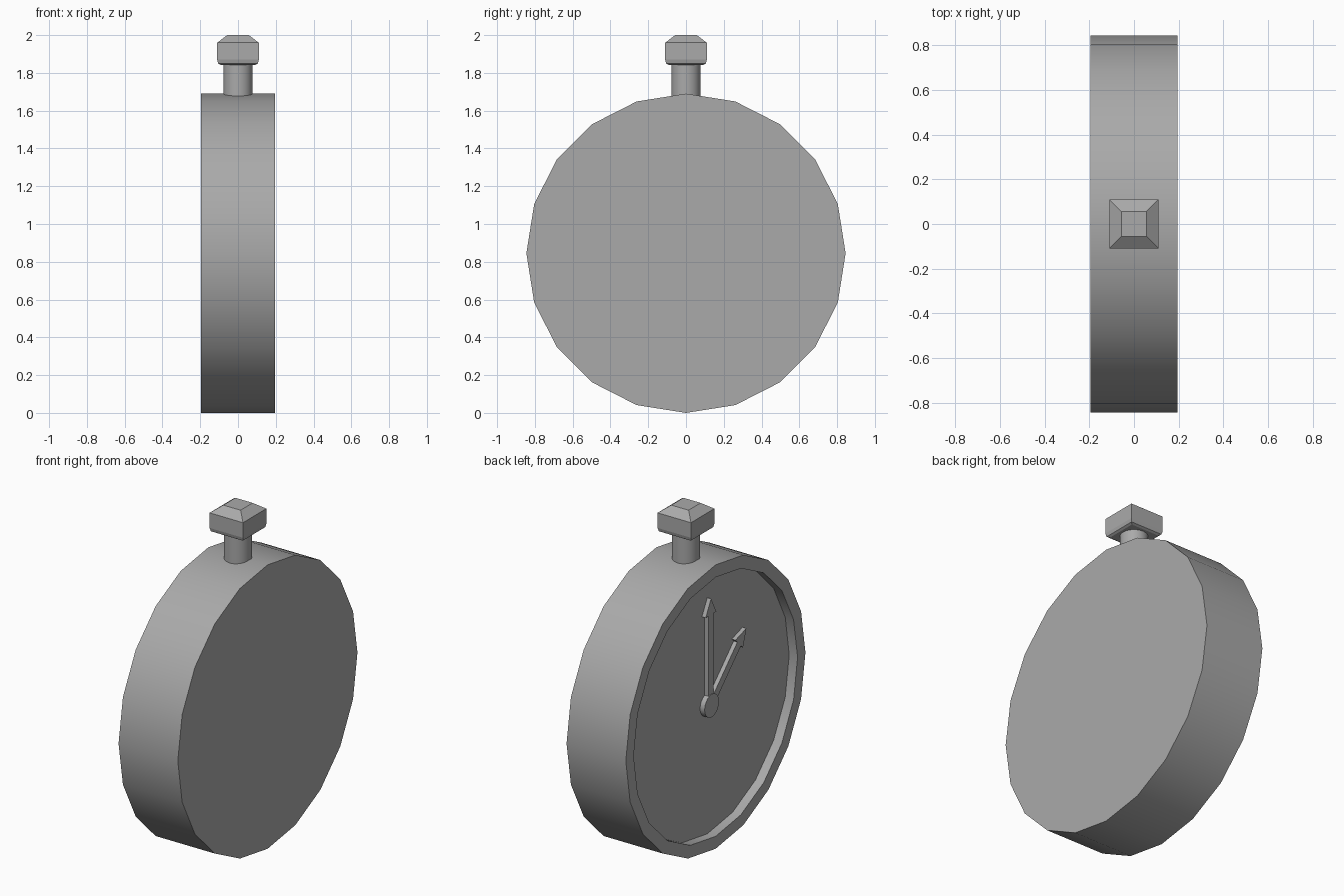
import bpy, bmesh, math
from mathutils import Matrix, Vector

if "Cube" in bpy.data.objects:
    bpy.data.objects.remove(bpy.data.objects["Cube"])

RADIUS, HALF, FLOOR = 0.845, 0.195, 0.14

grey = bpy.data.materials.new("plain grey")
grey.use_nodes = True
grey.diffuse_color = (0.4, 0.4, 0.4, 1)
grey.node_tree.nodes["Principled BSDF"].inputs["Base Color"].default_value = (0.4, 0.4, 0.4, 1)

# The dial frame: local z points out of the dial (-x), local x points up
DIAL = Matrix.Translation((0, 0, RADIUS)) @ Matrix.Rotation(-math.pi / 2, 4, 'Y')


def finish(name, bm, matrix=Matrix(), smooth=False):
    bm.transform(matrix)
    bmesh.ops.recalc_face_normals(bm, faces=bm.faces)
    mesh = bpy.data.meshes.new(name)
    bm.to_mesh(mesh)
    bm.free()
    mesh.materials.append(grey)
    obj = bpy.data.objects.new(name, mesh)
    bpy.context.collection.objects.link(obj)
    if smooth:
        bpy.ops.object.select_all(action='DESELECT')
        obj.select_set(True)
        bpy.context.view_layer.objects.active = obj
        bpy.ops.object.shade_smooth_by_angle(angle=math.radians(30))
    return obj


def cylinder(radius, bottom, top, sides):
    bm = bmesh.new()
    bmesh.ops.create_cone(bm, cap_ends=True, segments=sides, radius1=radius, radius2=radius,
                          depth=top - bottom,
                          matrix=Matrix.Translation((0, 0, (top + bottom) / 2)))
    return bm


# Case with a recessed dial on one side
bm = cylinder(RADIUS, -HALF, HALF, 20)
dial = max(bm.faces, key=lambda f: f.calc_center_median().z)
bmesh.ops.inset_region(bm, faces=[dial], thickness=0.074)
walls = bmesh.ops.extrude_discrete_faces(bm, faces=[dial])
bmesh.ops.translate(bm, verts=walls["faces"][0].verts, vec=(0, 0, FLOOR - HALF))
finish("case", bm, DIAL, True)

# Hub of the hands
finish("hub", cylinder(0.068, FLOOR - 0.01, 0.17, 20), DIAL, True)


# Arrow-shaped hands
def hand(name, length, angle):
    neck = length - 0.095
    half = [(0, 0.024), (neck, 0.024), (neck, 0.05)]
    outline = half + [(length, 0)] + [(x, -y) for x, y in reversed(half)]
    bm = bmesh.new()
    face = bm.faces.new([bm.verts.new((x, y, FLOOR - 0.005)) for x, y in outline])
    ext = bmesh.ops.extrude_face_region(bm, geom=[face])
    bmesh.ops.translate(bm, vec=(0, 0, 0.03),
                        verts=[v for v in ext["geom"] if isinstance(v, bmesh.types.BMVert)])
    finish(name, bm, DIAL @ Matrix.Rotation(angle, 4, 'Z'))


hand("long_hand", 0.635, 0)
hand("short_hand", 0.47, -math.radians(45))

# Stem on top of the case
finish("stem", cylinder(0.077, 1.62, 1.86, 24), smooth=True)

# Square crown lofted from half widths and heights
bm = bmesh.new()
rings = []
for w, z in [(0.093, 1.843), (0.105, 1.85), (0.11, 1.87), (0.11, 1.96), (0.057, 2.0)]:
    rings.append([bm.verts.new((sx * w, sy * w, z))
                  for sx, sy in ((-1, -1), (1, -1), (1, 1), (-1, 1))])
for a, b in zip(rings, rings[1:]):
    for i in range(4):
        j = (i + 1) % 4
        bm.faces.new((a[i], a[j], b[j], b[i]))
bm.faces.new(rings[0][::-1])
bm.faces.new(rings[-1])
finish("crown", bm)
